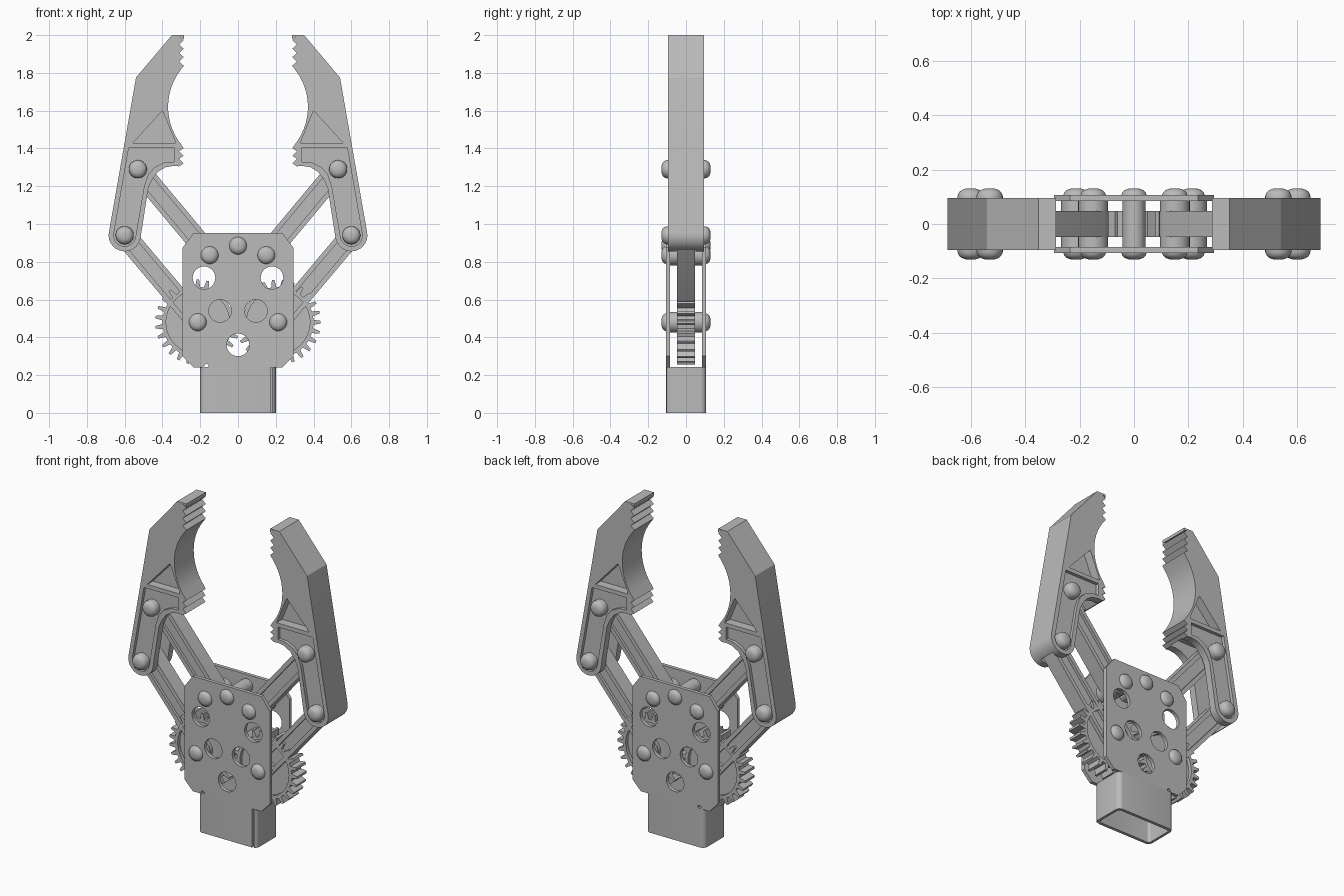
import bpy, bmesh, math
from math import cos, sin, pi, radians

cube = bpy.data.objects.get("Cube")
if cube:
    bpy.data.objects.remove(cube, do_unlink=True)

grey = bpy.data.materials.new("plain_grey")
grey.use_nodes = True
grey.diffuse_color = (0.5, 0.5, 0.5, 1)
grey.node_tree.nodes["Principled BSDF"].inputs["Base Color"].default_value = (0.5, 0.5, 0.5, 1)


def make_object(name, bm):
    bmesh.ops.recalc_face_normals(bm, faces=bm.faces)
    mesh = bpy.data.meshes.new(name)
    bm.to_mesh(mesh)
    bm.free()
    mesh.materials.append(grey)
    obj = bpy.data.objects.new(name, mesh)
    bpy.context.collection.objects.link(obj)
    return obj


def activate(obj):
    bpy.ops.object.select_all(action='DESELECT')
    obj.select_set(True)
    bpy.context.view_layer.objects.active = obj


def prism(name, pts, lo, hi, axis='Y'):
    """Solid from an outline in XZ pushed along Y, or in XY pushed along Z."""
    bm = bmesh.new()
    place = (lambda a, b, d: (a, d, b)) if axis == 'Y' else (lambda a, b, d: (a, b, d))
    low = [bm.verts.new(place(a, b, lo)) for a, b in pts]
    high = [bm.verts.new(place(a, b, hi)) for a, b in pts]
    bm.faces.new(low)
    bm.faces.new(high)
    n = len(pts)
    for i in range(n):
        j = (i + 1) % n
        bm.faces.new((low[i], low[j], high[j], high[i]))
    return make_object(name, bm)


def arc(cx, cz, r, a0, a1, steps):
    angles = [radians(a0 + (a1 - a0) * i / steps) for i in range(steps + 1)]
    return [(cx + r * cos(a), cz + r * sin(a)) for a in angles]


def circle(cx, cz, r, steps=32):
    return arc(cx, cz, r, 0, 360, steps)[:-1]


def cut(obj, *cutters):
    for cutter in cutters:
        activate(obj)
        mod = obj.modifiers.new("cut", 'BOOLEAN')
        mod.operation = 'DIFFERENCE'
        mod.solver = 'EXACT'
        mod.object = cutter
        bpy.ops.object.modifier_apply(modifier=mod.name)
        bpy.data.objects.remove(cutter, do_unlink=True)


def pockets(obj, pts, inner, outer=0.2):
    """Same recess in the front and the back face."""
    cut(obj, prism("pocket", pts, inner, outer), prism("pocket", pts, -outer, -inner))


def finish(obj, mirrored=False):
    activate(obj)
    if mirrored:
        mod = obj.modifiers.new("mirror", 'MIRROR')
        mod.use_mirror_merge = False
        bpy.ops.object.modifier_apply(modifier=mod.name)
    bpy.ops.object.shade_smooth_by_angle(angle=radians(28))


GEAR, LINK = (0.213, 0.48), (0.15, 0.835)
FINGER_LOW, FINGER_HIGH = (0.6, 0.94), (0.53, 1.29)

# Side plates with round holes
half = [(0.2, 0.24), (0.235, 0.24), (0.293, 0.3), (0.293, 0.875), (0.235, 0.952)]
outline = half + [(-x, z) for x, z in reversed(half)]
holes = [(0.18, 0.715), (-0.18, 0.715), (0.095, 0.54), (-0.095, 0.54), (0, 0.36)]
for name, lo, hi in (("front_plate", -0.107, -0.085), ("back_plate", 0.085, 0.107)):
    plate = prism(name, outline, lo, hi)
    for x, z in holes:
        cut(plate, prism("hole", circle(x, z, 0.06), -0.2, 0.2))
    cut(plate, prism("relief", circle(-0.167, 0.247, 0.012, 12), -0.2, 0.2))
    finish(plate)


# Open rectangular socket at the foot, with a seam slit
def rounded_box(x, y, r):
    return (arc(x - r, y - r, r, 0, 90, 5) + arc(r - x, y - r, r, 90, 180, 5)
            + arc(r - x, r - y, r, 180, 270, 5) + arc(x - r, r - y, r, 270, 360, 5))


socket = prism("socket_tube", rounded_box(0.2, 0.107, 0.03), 0, 0.242, 'Z')
cut(socket,
    prism("bore", rounded_box(0.184, 0.088, 0.015), -0.1, 0.4, 'Z'),
    prism("slit", [(0.172, -0.1), (0.182, -0.1), (0.182, 0.4), (0.172, 0.4)], -0.2, -0.05))
finish(socket)

# Meshing gears, half a tooth out of step
TEETH = 26
for name, cx, phase in (("left_gear", GEAR[0], 0), ("right_gear", -GEAR[0], 0.5)):
    pts = []
    for k in range(TEETH):
        for offset, r in ((-0.29, 0.187), (-0.13, 0.225), (0.13, 0.225), (0.29, 0.187)):
            a = 2 * pi * (k + phase + offset) / TEETH
            pts.append((cx + r * cos(a), GEAR[1] + r * sin(a)))
    gear = prism(name, pts, -0.047, 0.047)
    pockets(gear, circle(cx, GEAR[1], 0.168, 40), 0.025)
    finish(gear)


# Channelled arms
def arm(name, a, b, r=0.057):
    angle = math.atan2(b[1] - a[1], b[0] - a[0])
    deg = math.degrees(angle)
    body = prism(name, arc(*b, r, deg - 90, deg + 90, 14)
                 + arc(*a, r, deg + 90, deg + 270, 14), -0.047, 0.047)
    ux, uz = cos(angle), sin(angle)
    groove = [(p[0] + ux * s - uz * w, p[1] + uz * s + ux * w)
              for p, s, w in ((a, 0.06, 0.032), (b, -0.06, 0.032),
                              (b, -0.06, -0.032), (a, 0.06, -0.032))]
    pockets(body, groove, 0.03)
    finish(body, mirrored=True)


arm("lower_arms", GEAR, FINGER_LOW)
arm("upper_arms", LINK, FINGER_HIGH)

# Gripping fingers: toothed outline with a concave palm
outline = [(0.35, 2.0), (0.54, 1.775)] + arc(*FINGER_LOW, 0.085, 10, -170, 14)
outline += [(0.475, 1.19), (0.455, 1.235), (0.425, 1.275), (0.385, 1.3), (0.34, 1.308)]
for i in range(3):
    z = 1.305 + 0.04 * i
    outline += [(0.312, z), (0.288, z + 0.016)]
outline += arc(0.05, 1.62, 0.32, -37, 37, 20)
for i in range(4):
    z = 1.838 + 0.045 * i
    outline += [(0.287, z), (0.312, z + 0.022)]
outline += [(0.287, 1.98), (0.287, 2.0)]
finger = prism("fingers", outline, -0.095, 0.095)
# slot for the arms
cut(finger, prism("slot", [(0.2, 0.7), (0.6, 0.7), (0.655, 0.93), (0.58, 1.36),
                           (0.36, 1.36), (0.2, 1.2)], -0.05, 0.05))
# triangular and channel recesses
pockets(finger, [(0.33, 1.43), (0.555, 1.43), (0.4, 1.6)], 0.04)
channel = [(0.34, 1.405), (0.34, 1.328), (0.39, 1.326), (0.44, 1.302), (0.475, 1.265),
           (0.497, 1.2)] + arc(*FINGER_LOW, 0.058, 190, 370, 14) + [(0.578, 1.405)]
pockets(finger, channel, 0.075)
finish(finger, mirrored=True)


# Domed bolts with their spacers
def bolt(name, x, z, shaft, seat, mirrored=True):
    profile = [(0, 0.13), (0.018, 0.13), (0.033, 0.125), (0.043, 0.116),
               (0.048, 0.103), (0.048, seat), (shaft, seat)]
    profile += [(r, -y) for r, y in reversed(profile)]
    bm = bmesh.new()
    verts = [bm.verts.new((x + r, y, z)) for r, y in profile]
    edges = [bm.edges.new(pair) for pair in zip(verts, verts[1:])]
    bmesh.ops.spin(bm, geom=verts + edges, cent=(x, 0, z), axis=(0, 1, 0),
                   angle=2 * pi, steps=28)
    bmesh.ops.remove_doubles(bm, verts=bm.verts, dist=0.0005)
    finish(make_object(name, bm), mirrored)


bolt("gear_bolts", *GEAR, 0.055, 0.09)
bolt("link_bolts", *LINK, 0.055, 0.09)
bolt("lower_finger_bolts", *FINGER_LOW, 0.03, 0.07)
bolt("upper_finger_bolts", *FINGER_HIGH, 0.03, 0.07)
bolt("centre_bolt", 0, 0.885, 0.042, 0.09, mirrored=False)
